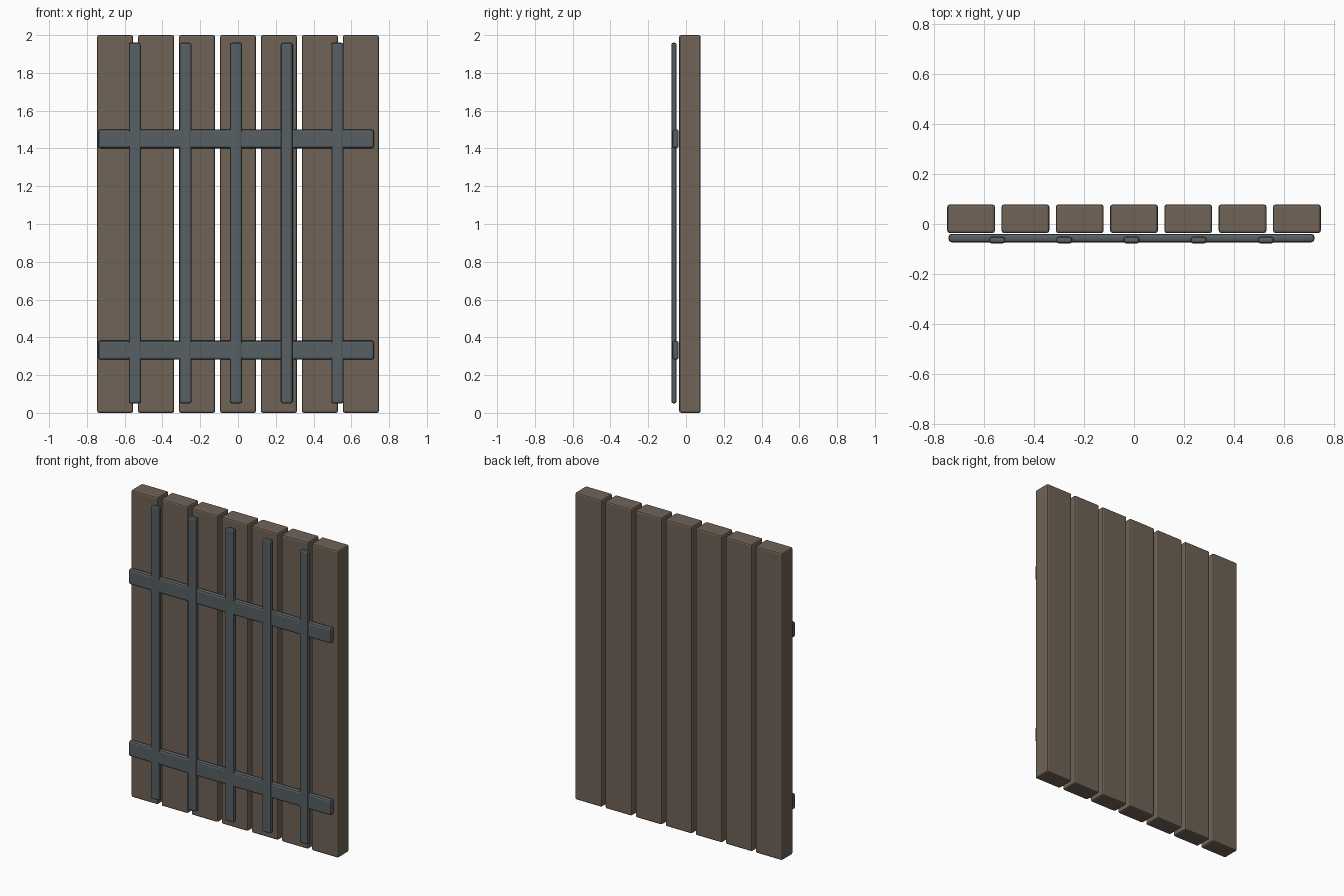
import bpy

if "Cube" in bpy.data.objects:
    bpy.data.objects.remove(bpy.data.objects["Cube"])


def material(name, color):
    m = bpy.data.materials.new(name)
    m.diffuse_color = color
    m.use_nodes = True
    m.node_tree.nodes["Principled BSDF"].inputs["Base Color"].default_value = m.diffuse_color
    return m


wood = material("wood", (0.16, 0.125, 0.095, 1))
iron = material("iron", (0.095, 0.115, 0.125, 1))


def box(name, lo, hi, bevel, mat):
    """Bevelled box between two corners."""
    bpy.ops.mesh.primitive_cube_add(size=1, location=[(a + b) / 2 for a, b in zip(lo, hi)])
    ob = bpy.context.object
    ob.name = name
    ob.scale = [b - a for a, b in zip(lo, hi)]
    bpy.ops.object.transform_apply(location=False, rotation=False, scale=True)
    ob.data.materials.append(mat)
    mod = ob.modifiers.new("bevel", 'BEVEL')
    mod.width = bevel
    mod.segments = 2
    return ob


# Seven upright planks
for i in range(7):
    x = (i - 3) * 0.2167
    box(f"plank_{i + 1}", (x - 0.0955, -0.036, 0), (x + 0.0955, 0.078, 2), 0.01, wood)

# Two iron cross rails on the front
for name, z in (("lower_rail", 0.332), ("upper_rail", 1.451)):
    box(name, (-0.74, -0.073, z - 0.05), (0.72, -0.039, z + 0.05), 0.012, iron)

# Five thin vertical iron bars over the rails
for i in range(5):
    x = -0.01 + (i - 2) * 0.268
    box(f"vertical_bar_{i + 1}", (x - 0.032, -0.078, 0.05), (x + 0.032, -0.05, 1.96), 0.011, iron)
